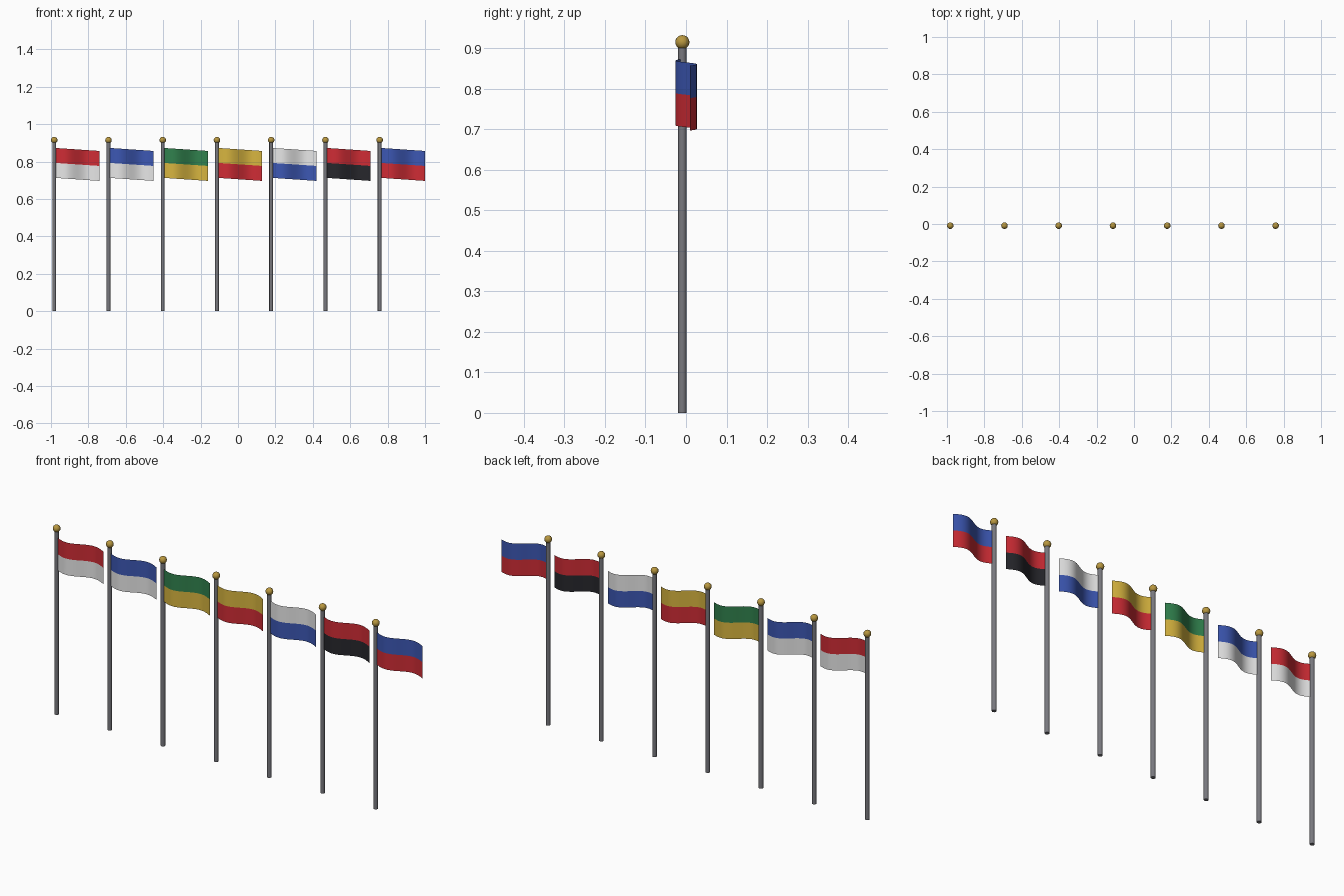
import bpy
import bmesh
import math

if "Cube" in bpy.data.objects:
    bpy.data.objects.remove(bpy.data.objects["Cube"], do_unlink=True)


def material(name, rgb):
    mat = bpy.data.materials.new(name)
    mat.use_nodes = True
    color = (*rgb, 1.0)
    mat.diffuse_color = color
    mat.node_tree.nodes["Principled BSDF"].inputs["Base Color"].default_value = color
    return mat


RED = material("flag red", (0.62, 0.025, 0.035))
BLUE = material("flag blue", (0.045, 0.095, 0.45))
WHITE = material("flag white", (0.8, 0.8, 0.8))
GREEN = material("flag green", (0.03, 0.22, 0.075))
YELLOW = material("flag yellow", (0.68, 0.46, 0.05))
BLACK = material("flag black", (0.02, 0.02, 0.025))
STEEL = material("pole grey", (0.19, 0.19, 0.21))
GOLD = material("finial gold", (0.48, 0.31, 0.05))

POLE_Y = -0.009
FLAG_TOP, FLAG_HEIGHT, FLAG_LENGTH, SAG = 0.873, 0.16, 0.242, 0.0165
COLUMNS, ROWS = 24, 4


def finish(name, bm, mats):
    mesh = bpy.data.meshes.new(name)
    bm.to_mesh(mesh)
    bm.free()
    for mat in mats:
        mesh.materials.append(mat)
    obj = bpy.data.objects.new(name, mesh)
    bpy.context.collection.objects.link(obj)
    bpy.ops.object.select_all(action="DESELECT")
    obj.select_set(True)
    bpy.context.view_layer.objects.active = obj
    bpy.ops.object.shade_smooth_by_angle(angle=math.radians(40))
    return obj


def make_pole(name, x):
    bm = bmesh.new()
    height = 0.905
    bmesh.ops.create_cone(bm, cap_ends=True, segments=16, radius1=0.0105,
                          radius2=0.0105, depth=height)
    bmesh.ops.translate(bm, verts=bm.verts, vec=(x, POLE_Y, height / 2))
    finish(name, bm, [STEEL])


def make_finial(name, x):
    bm = bmesh.new()
    bmesh.ops.create_uvsphere(bm, u_segments=16, v_segments=10, radius=0.0175)
    bmesh.ops.translate(bm, verts=bm.verts, vec=(x, POLE_Y, 0.9145))
    finish(name, bm, [GOLD])


def make_flag(name, x, upper, lower):
    # Thin waving sheet: a sine wave that drifts back and sags to the free end
    bm = bmesh.new()
    grid = []
    for i in range(COLUMNS + 1):
        t = i / COLUMNS
        y = POLE_Y - 0.0215 * math.sin(math.tau * t) + 0.019 * t
        top = FLAG_TOP - SAG * t
        grid.append([bm.verts.new((x + FLAG_LENGTH * t, y, top - FLAG_HEIGHT * j / ROWS))
                     for j in range(ROWS + 1)])
    for a, b in zip(grid, grid[1:]):
        for j in range(ROWS):
            face = bm.faces.new((a[j], a[j + 1], b[j + 1], b[j]))
            face.material_index = 0 if j < ROWS / 2 else 1
    finish(name, bm, [upper, lower])


# Row of seven flagpoles, each with its upper and lower band colours
bands = [(RED, WHITE), (BLUE, WHITE), (GREEN, YELLOW), (YELLOW, RED),
         (WHITE, BLUE), (RED, BLACK), (BLUE, RED)]
for n, (upper, lower) in enumerate(bands):
    x = -0.9825 + 0.29 * n
    make_pole(f"pole_{n + 1}", x)
    make_finial(f"finial_{n + 1}", x)
    make_flag(f"flag_{n + 1}", x, upper, lower)
